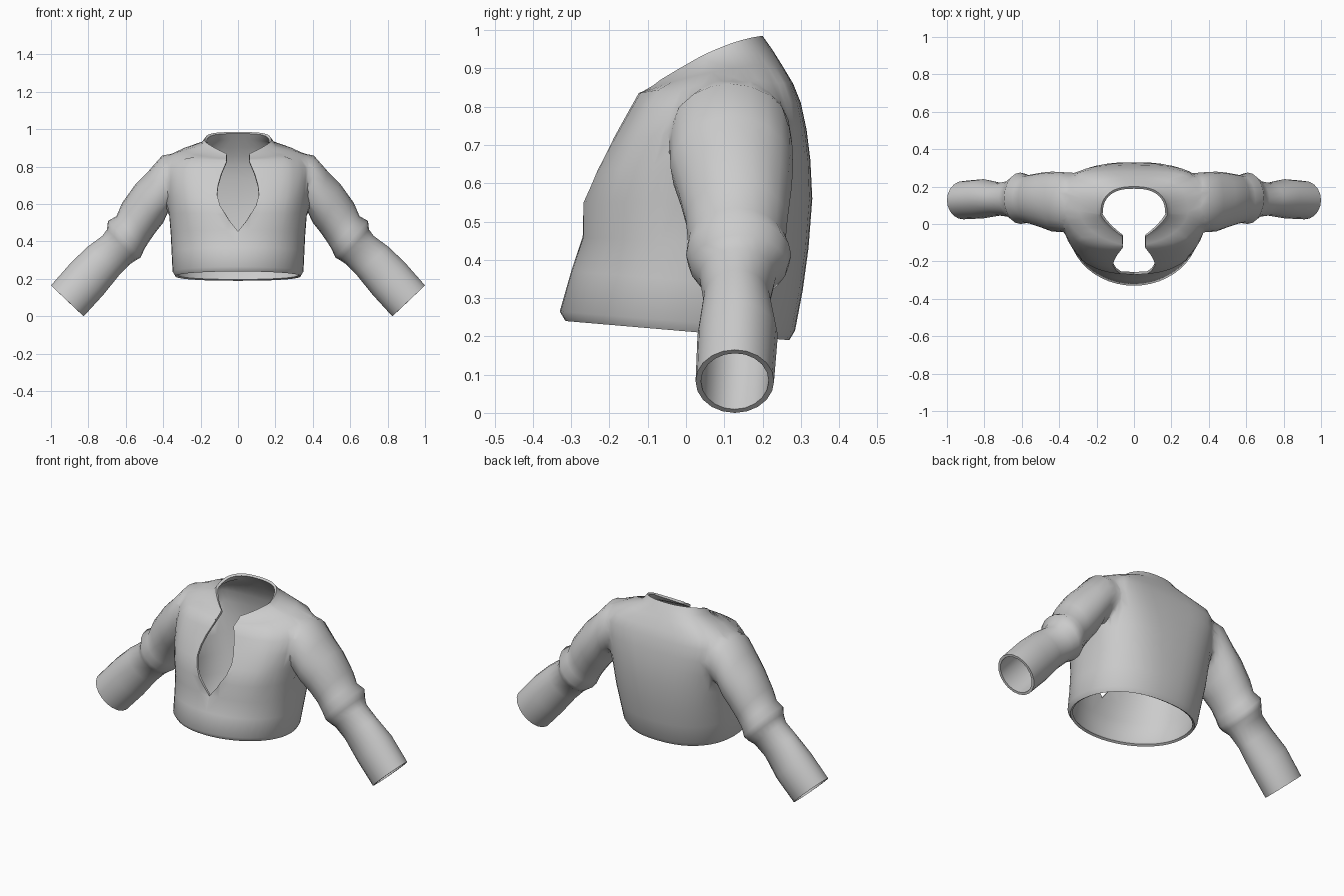
import bpy
import bmesh
from math import cos, sin, pi, radians, copysign

cube = bpy.data.objects.get("Cube")
if cube:
    bpy.data.objects.remove(cube, do_unlink=True)

cloth = bpy.data.materials.new("grey cloth")
cloth.use_nodes = True
grey = (0.6, 0.6, 0.6, 1.0)
cloth.diffuse_color = grey
cloth.node_tree.nodes["Principled BSDF"].inputs["Base Color"].default_value = grey

OPENING = 1  # slot of temporary faces that are removed to open the garment


def make_object(name, bm):
    bmesh.ops.recalc_face_normals(bm, faces=bm.faces)
    mesh = bpy.data.meshes.new(name)
    bm.to_mesh(mesh)
    bm.free()
    mesh.materials.append(cloth)
    mesh.materials.append(cloth)
    obj = bpy.data.objects.new(name, mesh)
    bpy.context.collection.objects.link(obj)
    return obj


def loft(name, rings):
    """Skin closed point rings into a solid; its end caps become openings."""
    bm = bmesh.new()
    loops = [[bm.verts.new(p) for p in ring] for ring in rings]
    count = len(loops[0])
    for low, high in zip(loops, loops[1:]):
        for k in range(count):
            n = (k + 1) % count
            bm.faces.new((low[k], low[n], high[n], high[k]))
    for cap in (loops[0], loops[-1]):
        bm.faces.new(cap).material_index = OPENING
    return make_object(name, bm)


def combine(obj, tool, operation):
    """Join or cut with another solid, then discard that solid."""
    tool.hide_render = True
    mod = obj.modifiers.new(operation.lower(), "BOOLEAN")
    mod.operation = operation
    mod.solver = "EXACT"
    mod.object = tool
    bpy.ops.object.modifier_apply(modifier=mod.name)
    bpy.data.objects.remove(tool, do_unlink=True)


def body_ring(front_y, front_z, back_y, back_z, half, lift, front_power, back_power):
    """Tilted rounded ring, boxier at the back than at the front."""
    points = []
    segments = 48
    mid, depth = (front_y + back_y) / 2, (back_y - front_y) / 2
    for k in range(segments):
        a = 2 * pi * k / segments
        c, s = cos(a), sin(a)
        n = front_power if c > 0 else back_power
        x = half * copysign(abs(s) ** (2 / n), s)
        y = mid - depth * copysign(abs(c) ** (2 / n), c)
        t = (y - front_y) / (back_y - front_y)
        points.append((x, y, front_z + t * (back_z - front_z) + lift * s * s))
    return points


def sleeve_ring(side, outer_x, outer_z, inner_x, inner_z, front_y, back_y):
    points = []
    segments = 20
    for k in range(segments):
        a = 2 * pi * k / segments
        t = (1 + cos(a)) / 2
        x = inner_x + t * (outer_x - inner_x)
        y = (front_y + back_y) / 2 + sin(a) * (back_y - front_y) / 2
        points.append((side * x, y, inner_z + t * (outer_z - inner_z)))
    return points


# Body: front y, front z, back y, back z, half width, side lift, roundness front and back
body_levels = [
    (-.315, .24, .27, .19, .335, 0, 2, 2.3),
    (-.33, .265, .285, .215, .35, 0, 2, 2.3),
    (-.3, .37, .305, .32, .355, 0, 2.1, 2.4),
    (-.27, .46, .32, .43, .36, 0, 2.3, 2.6),
    (-.27, .55, .33, .56, .37, 0, 2.4, 2.8),
    (-.235, .635, .325, .66, .38, 0, 2.6, 3.1),
    (-.19, .72, .315, .74, .385, 0, 2.8, 3.5),
    (-.15, .79, .3, .81, .39, .005, 2.7, 3.7),
    (-.125, .835, .28, .86, .375, .01, 2.3, 3.5),
    (-.115, .84, .25, .91, .29, .015, 1.8, 2.8),
    (-.11, .845, .225, .95, .2, .015, 1.4, 2.5),
    (-.1, .85, .2, .985, .178, .02, 1.25, 2.5),
]

# Sleeves: outer x, outer z, inner x, inner z, front y, back y
sleeve_levels = [
    (.29, .86, .29, .61, 0, .265),
    (.36, .871, .345, .575, -.035, .28),
    (.405, .86, .37, .565, -.05, .283),
    (.48, .775, .4, .5, -.04, .28),
    (.545, .71, .44, .45, -.02, .275),
    (.62, .605, .475, .4, 0, .265),
    (.65, .535, .5, .36, .005, .26),
    (.695, .51, .52, .315, 0, .275),
    (.7, .465, .545, .3, .01, .265),
    (.725, .43, .575, .28, .035, .235),
    (.8, .375, .635, .22, .045, .22),
    (.89, .29, .72, .115, .03, .24),
    (1, .165, .825, 0, .025, .23),
]

jacket = loft("jacket", [body_ring(*level) for level in body_levels])
bpy.ops.object.select_all(action="DESELECT")
jacket.select_set(True)
bpy.context.view_layer.objects.active = jacket

for side in (1, -1):
    sleeve = loft("sleeve", [sleeve_ring(side, *level) for level in sleeve_levels])
    combine(jacket, sleeve, "UNION")

# Teardrop front opening, cut through the front only
half_outline = [(.045, .51), (.095, .59), (.112, .65), (.107, .7),
                (.09, .76), (.06, .83), (.07, 1.05)]
outline = [(0, .455)] + half_outline + [(-x, z) for x, z in reversed(half_outline)]
bm = bmesh.new()
face = bm.faces.new([bm.verts.new((x, -.5, z)) for x, z in outline])
pushed = bmesh.ops.extrude_face_region(bm, geom=[face])["geom"]
bmesh.ops.translate(bm, vec=(0, .5, 0),
                    verts=[v for v in pushed if isinstance(v, bmesh.types.BMVert)])
for f in bm.faces:
    f.material_index = OPENING
combine(jacket, make_object("opening_cutter", bm), "DIFFERENCE")

# Open the hem, neck, cuffs and front, then soften the armhole seams
bm = bmesh.new()
bm.from_mesh(jacket.data)
bmesh.ops.delete(bm, geom=[f for f in bm.faces if f.material_index == OPENING],
                 context="FACES")
bmesh.ops.remove_doubles(bm, verts=bm.verts, dist=0.004)
seam = [v for v in bm.verts if .3 < abs(v.co.x) < .395 and v.co.z > .55]
for _ in range(2):
    bmesh.ops.smooth_vert(bm, verts=seam, factor=0.5,
                          use_axis_x=True, use_axis_y=True, use_axis_z=True)
bm.to_mesh(jacket.data)
bm.free()
jacket.data.materials.pop(index=OPENING)

# Cloth thickness, inward
shell = jacket.modifiers.new("cloth thickness", "SOLIDIFY")
shell.thickness = 0.014
shell.offset = -1
bpy.ops.object.modifier_apply(modifier=shell.name)
bpy.ops.object.shade_smooth_by_angle(angle=radians(60))
